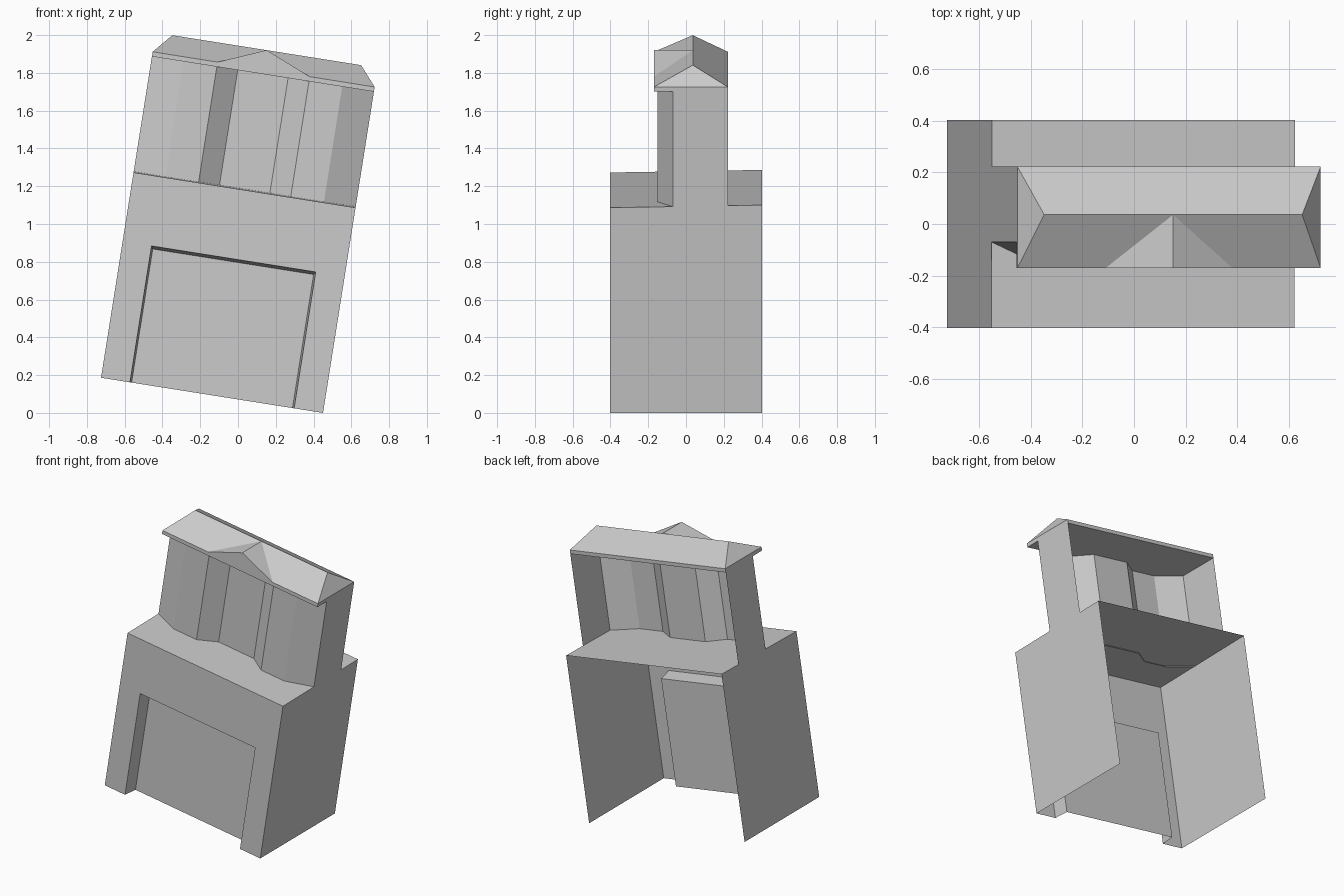
import bpy, bmesh, math

cube = bpy.data.objects.get("Cube")
if cube:
    bpy.data.objects.remove(cube, do_unlink=True)

stone = bpy.data.materials.new("pale_grey_stone")
stone.use_nodes = True
GREY = (0.6, 0.6, 0.6, 1)
stone.diffuse_color = GREY
stone.node_tree.nodes["Principled BSDF"].inputs["Base Color"].default_value = GREY

# The whole structure leans sideways; parts are built upright around this root
root = bpy.data.objects.new("leaning_root", None)
bpy.context.collection.objects.link(root)
root.location = (-0.1375, 0, 0.093)
root.rotation_euler.y = math.radians(9)


def half_part(name, faces):
    """Build the +x half of a part from its faces and mirror it."""
    bm = bmesh.new()
    for corners in faces:
        bm.faces.new([bm.verts.new(c) for c in corners])
    bmesh.ops.remove_doubles(bm, verts=bm.verts, dist=0.0005)
    mesh = bpy.data.meshes.new(name)
    bm.to_mesh(mesh)
    bm.free()
    mesh.materials.append(stone)
    obj = bpy.data.objects.new(name, mesh)
    bpy.context.collection.objects.link(obj)
    obj.parent = root
    mirror = obj.modifiers.new("mirror", "MIRROR")
    mirror.merge_threshold = 0.0005
    return obj


W = 0.595              # half width
F, B = -0.403, 0.403   # front and back of the base
T, TB = 1.1, 1.114     # top of the base at front and back

# Base: open at the back and underneath
half_part("base_shell", [
    [(0, F, T), (W, F, T), (W, B, TB), (0, B, TB)],
    [(W, F, 0), (W, B, 0), (W, B, TB), (W, F, T)],
])

# Front wall with a doorway recess that narrows inwards
D, DH = 0.44, 0.731
I, IH, IY = 0.431, 0.716, F + 0.1
half_part("front_wall", [
    [(D, F, 0), (W, F, 0), (W, F, DH), (D, F, DH)],
    [(0, F, DH), (D, F, DH), (W, F, DH), (W, F, T), (0, F, T)],
])
half_part("door_recess", [
    [(0, IY, 0), (I, IY, 0), (I, IY, IH), (0, IY, IH)],
    [(I, IY, 0), (D, F, 0), (D, F, DH), (I, IY, IH)],
    [(0, IY, IH), (I, IY, IH), (D, F, DH), (0, F, DH)],
])

# Upper wall: folded front and straight ends, open at the back
RF, RB = -0.17, 0.222       # roof front and back
E, EH = 1.722, 1.747        # bottom and top of the eaves
plan = [(0, -0.07), (0.135, -0.07), (0.247, -0.15),
        (0.425, -0.15), (W, -0.07), (W, RB)]
half_part("upper_wall", [
    [(*a, T), (*b, T), (*b, E), (*a, E)] for a, b in zip(plan, plan[1:])
])

# Hipped roof with a small front gable
R, RY, RH = 0.506, 0.036, 1.85   # ridge half length, position and height
G = 0.248                        # gable half width
ridge_mid, ridge_end = (0, RY, RH), (R, RY, RH)
eave_f, eave_b = (W, RF, EH), (W, RB, EH)
gable_foot, gable_top = (G, RF, EH), (0, RF, RH)
half_part("gabled_roof", [
    [gable_foot, eave_f, ridge_end, ridge_mid],
    [gable_top, gable_foot, ridge_mid],
    [eave_f, eave_b, ridge_end],
    [eave_b, (0, RB, EH), ridge_mid, ridge_end],
    [(0, RF, E), (W, RF, E), eave_f, gable_foot, gable_top],
    [(W, RF, E), (W, RB, E), eave_b, eave_f],
    [(W, RB, E), (0, RB, E), (0, RB, EH), eave_b],
    [(0, RF, E), (0, RB, E), (W, RB, E), (W, RF, E)],
])
